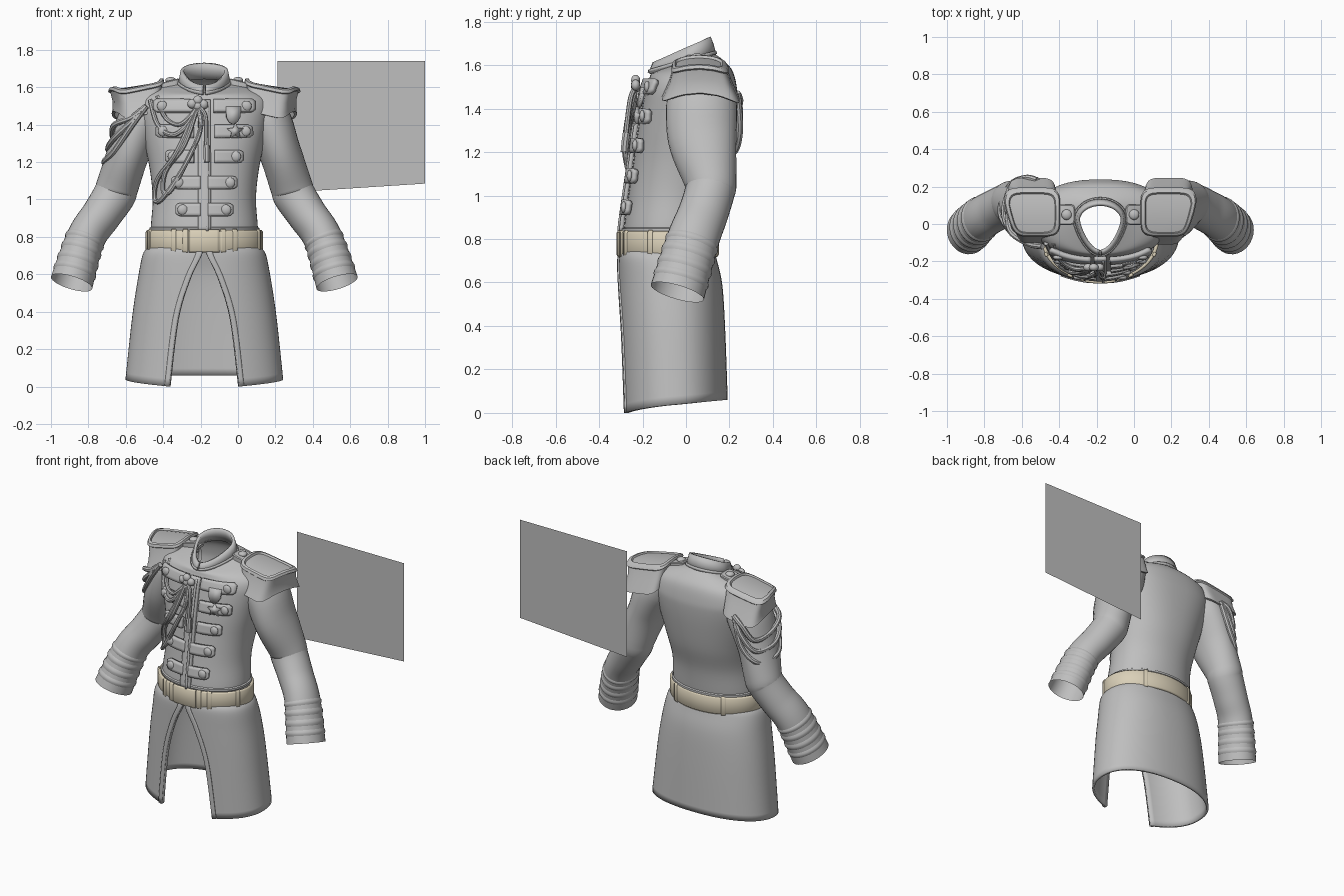
import bpy, bmesh, math
from mathutils import Vector

if "Cube" in bpy.data.objects:
    bpy.data.objects.remove(bpy.data.objects["Cube"])

CX = -0.18  # the coat stands left of the origin, the backing sheet fills the right


def material(name, col):
    m = bpy.data.materials.new(name)
    m.diffuse_color = (*col, 1)
    m.use_nodes = True
    m.node_tree.nodes["Principled BSDF"].inputs["Base Color"].default_value = m.diffuse_color
    return m


GREY = material("grey cloth", (0.52, 0.52, 0.52))
TAN = material("tan leather", (0.70, 0.63, 0.48))


def make(name, verts, faces, mat=GREY, mirror=False, solid=0, cx=CX):
    me = bpy.data.meshes.new(name)
    me.from_pydata([tuple(v) for v in verts], [], faces)
    me.materials.append(mat)
    ob = bpy.data.objects.new(name, me)
    bpy.context.collection.objects.link(ob)
    ob.location.x = cx
    if mirror:
        ob.modifiers.new("mirror", 'MIRROR')
    if solid:
        s = ob.modifiers.new("thickness", 'SOLIDIFY')
        s.thickness, s.offset = solid, 0
    return ob


def loft(name, rings, closed=True, caps=(False, False), **kw):
    n = len(rings[0])
    faces = [(r * n + i, r * n + (i + 1) % n, (r + 1) * n + (i + 1) % n, (r + 1) * n + i)
             for r in range(len(rings) - 1) for i in range(n if closed else n - 1)]
    if caps[0]:
        faces.append(tuple(reversed(range(n))))
    if caps[1]:
        faces.append(tuple(range((len(rings) - 1) * n, len(rings) * n)))
    return make(name, [v for r in rings for v in r], faces, **kw)


def spline(rows, k):
    """Catmull-Rom interpolation of tuples of any length."""
    p = [rows[0]] + list(rows) + [rows[-1]]
    out = []
    for i in range(1, len(p) - 2):
        for j in range(k):
            t = j / k
            out.append(tuple(0.5 * (2 * b + (c - a) * t + (2 * a - 5 * b + 4 * c - d) * t * t
                                    + (3 * b - a - 3 * c + d) * t ** 3)
                             for a, b, c, d in zip(p[i - 1], p[i], p[i + 1], p[i + 2])))
    return out + [tuple(rows[-1])]


def spow(v, e):
    return math.copysign(abs(v) ** e, v)


def ring(z, hx, yf, yb, n=2.0, tilt=0.0, N=56, xc=0.0, slope=0.0, arch=0.0):
    out = []
    for i in range(N):
        a = 2 * math.pi * i / N
        x = xc + hx * spow(math.sin(a), 2 / n)
        y = (yf + yb) / 2 - (yb - yf) / 2 * spow(math.cos(a), 2 / n)
        out.append((x, y, z + tilt * y - slope * x - arch * (y - .06) ** 2))
    return out


def sweep(name, rows, N=10, fixed=False, caps=True, **kw):
    """Tube along rows of (x, y, z, radius_u, radius_v)."""
    ref, rings = Vector((1, 0, 0)) if fixed else Vector((0.31, 0.8, 0.5)), []
    for i, r in enumerate(rows):
        t = Vector(rows[min(i + 1, len(rows) - 1)][:3]) - Vector(rows[max(i - 1, 0)][:3])
        t.normalize()
        u = (ref - t * ref.dot(t)).normalized()
        v = t.cross(u)
        if not fixed:
            ref = u
        c = Vector(r[:3])
        rings.append([c + u * r[3] * math.cos(2 * math.pi * j / N) + v * r[4] * math.sin(2 * math.pi * j / N)
                      for j in range(N)])
    return loft(name, rings, caps=(caps, caps), **kw)


# Torso: rows of z, half width, front y, back y, squareness, tilt
TORSO = spline([(0.78, .28, -.285, .13, 2.1, 0), (0.85, .286, -.285, .14, 2.1, 0),
                (1.0, .276, -.265, .16, 2.1, 0), (1.15, .29, -.243, .20, 2.2, 0),
                (1.3, .32, -.222, .225, 2.3, 0), (1.42, .345, -.20, .237, 2.4, 0),
                (1.49, .355, -.185, .235, 2.4, 0), (1.55, .335, -.17, .215, 2.3, .1),
                (1.59, .26, -.162, .17, 2.1, .2), (1.617, .13, -.14, .12, 2, .33)], 5)
loft("torso", [ring(*r) for r in TORSO])
loft("torso_hem", [ring(z, .286 + o, -.287 - o, .14 + o, 2.1)
                   for z, o in ((.83, 0), (.835, .008), (.848, .008), (.853, 0))])


def surf(x, z, off=0.0):
    """Point on the chest at x, z, lifted forward by off."""
    zs = [r[0] + r[5] * r[2] for r in TORSO]
    i = max(0, min(len(zs) - 2, sum(q <= z for q in zs) - 1))
    t = min(1, max(0, (z - zs[i]) / (zs[i + 1] - zs[i])))
    hx, yf, yb, n = [TORSO[i][k] * (1 - t) + TORSO[i + 1][k] * t for k in (1, 2, 3, 4)]
    f = max(0.0, 1 - min(1, abs(x) / hx) ** n) ** (1 / n)
    return (x, (yf + yb) / 2 - (yb - yf) / 2 * f - off, z)


def patch(name, x0, x1, z0, z1, off, thick, nx=12, nz=4, end=0.0, **kw):
    """Cloth plate following the chest, with its outer end rounded over a length."""
    rows, zc, h = [], (z0 + z1) / 2, (z1 - z0) / 2
    for i in range(nx + 1):
        x = x0 + (x1 - x0) * i / nx
        d = max(0, x - (x1 - end)) / end if end else 0
        hh = h * max(.6, math.sqrt(max(0, 1 - d * d)))
        rows.append([surf(x, zc + hh * (2 * j / nz - 1), off) for j in range(nz + 1)])
    return loft(name, rows, closed=False, solid=thick, **kw)


def dome(name, loc, r, squash, axis='y', mirror=True):
    """Ball flattened along one axis."""
    rings = []
    for k in range(11):
        a = 0.02 + (math.pi - 0.04) * k / 10
        row = []
        for j in range(18):
            b = 2 * math.pi * j / 18
            p, q, w = r * math.sin(a) * math.cos(b), r * math.sin(a) * math.sin(b), r * squash * math.cos(a)
            d = (p, w, q) if axis == 'y' else (p, q, w)
            row.append([loc[m] + d[m] for m in range(3)])
        rings.append(row)
    return loft(name, rings, caps=(True, True), mirror=mirror)


# Front closure: placket, button tabs and buttons
patch("placket", -.034, .034, .83, 1.53, .012, .02, nx=4, nz=28)
patch("placket_edge", .008, .022, .83, 1.52, .024, .012, nx=2, nz=28)
for i, (z, x0, x1, xb) in enumerate([(1.5, .05, .27, .225), (1.365, .055, .255, .22), (1.23, .055, .205, .168),
                                     (1.09, .02, .172, .137), (.945, .02, .15, .116)]):
    patch(f"button_tab_{i}", x0, x1, z - .034, z + .034, .018, .024, end=.02, mirror=True)
    dome(f"button_{i}", surf(xb, z, .03), .028, .5)


# Collar, open teardrop with a tilted rim
def collar_ring(hx, yf, yb, zf, zb):
    out = []
    for i in range(41):
        a = .06 + (2 * math.pi - .12) * i / 40
        c = math.cos(a)
        y = .02 - c * ((.02 - yf) if c > 0 else (yb - .02))
        out.append((hx * math.sin(a) * (1 - .25 * max(0, c)), y, zf + (zb - zf) * (y - yf) / (yb - yf)))
    return out


loft("collar", [collar_ring(.135, -.165, .13, 1.56, 1.645), collar_ring(.125, -.155, .12, 1.585, 1.69),
                collar_ring(.118, -.145, .105, 1.61, 1.728)], closed=False, solid=.018)
loft("collar_piping", [collar_ring(.142, -.17, .137, 1.565, 1.65), collar_ring(.137, -.167, .132, 1.578, 1.665)],
     closed=False, solid=.014)

# Sleeves with cuff bands
SLEEVE = spline([(.22, .05, 1.50, .09, .12), (.325, .07, 1.44, .125, .16), (.402, .075, 1.26, .113, .158),
                 (.465, .112, 1.07, .113, .122), (.483, .11, 1.02, .113, .115), (.552, .078, .915, .106, .115),
                 (.635, .03, .79, .104, .12), (.71, -.04, .555, .115, .127)], 24)
sweep("sleeve", SLEEVE[::4], N=32, fixed=True, caps=False, mirror=True)
for b in range(4):
    s = len(SLEEVE) - 25 + b * 5
    sweep(f"cuff_band_{b}", [(*r[:3], r[3] + o, r[4] + o) for r, o in zip(SLEEVE[s:s + 4], (0, .005, .005, 0))],
          N=32, fixed=True, caps=False, mirror=True)


# Epaulettes: sunken pad, raised rim, flared skirt, arched from front to back
def pad_ring(z, x0, x1, y0, y1, n=5):
    r = ring(z + .04, (x1 - x0) / 2, y0, y1, n, 0, 48, (x0 + x1) / 2, .16, 1.6)
    return [(x - .3 * max(0, x - .3) * max(0, .1 - y) / .2, y, q) for x, y, q in r]


loft("epaulette", [pad_ring(1.632, .25, .48, -.04, .155), pad_ring(1.632, .243, .485, -.045, .16),
                   pad_ring(1.644, .238, .49, -.05, .168), pad_ring(1.642, .22, .508, -.062, .185),
                   pad_ring(1.628, .215, .515, -.068, .195), pad_ring(1.62, .225, .503, -.062, .19),
                   pad_ring(1.575, .23, .492, -.075, .21), pad_ring(1.53, .235, .492, -.10, .238),
                   pad_ring(1.512, .235, .496, -.11, .247), pad_ring(1.505, .25, .48, -.10, .235)],
     caps=(True, False), mirror=True)

# Shoulder straps with a button
loft("shoulder_strap", [ring(z + .045, h, .05 - w, .05 + w, 5, 0, 24, .185, .25)
                        for z, h, w in ((1.58, .05, .055), (1.632, .05, .055), (1.637, .044, .05))],
     caps=(True, True), mirror=True)
dome("strap_button", (.18, .05, 1.638), .028, .6, 'z')

# Coat skirt, open at the front: rows of z, half width, front y, back y, opening
SKIRT = spline([(.74, .30, -.30, .13, .004), (.70, .328, -.308, .14, .015), (.575, .352, -.307, .165, .075),
                (.36, .383, -.302, .178, .14), (0, .42, -.295, .19, .185)], 6)


def skirt(name, arc, off, thick, N, n=2.25):
    rows = []
    for z, hx, yf, yb, op in SKIRT:
        phi = math.asin((op / hx) ** (n / 2))
        row = []
        for i in range(N + 1):
            a = phi + (arc / hx if arc else math.pi - phi) * i / N
            hem = .06 * math.sin((a - phi) / (math.pi - phi) * math.pi / 2)
            x = (hx + off) * max(0, math.sin(a)) ** (2 / n)
            y = (yf + yb) / 2 - ((yb - yf) / 2 + off) * spow(math.cos(a), 2 / n)
            row.append((x, y, .74 - (.74 - z) * (.74 - hem) / .74))
        rows.append(row)
    loft(name, rows, closed=False, solid=thick, mirror=True)


skirt("coat_skirt", 0, -.006, .016, 32)
skirt("skirt_trim", .028, .003, .012, 3)


# Belt with buckle plate and keepers
def belt_arc(name, a0, a1, z0, z1, off, thick, N=10, **kw):
    rows = []
    for z, o in ((z0, -.006), (z0 + .008, 0), (z1 - .008, 0), (z1, -.006)):
        rows.append([((.305 + off + o) * math.sin(a), -.08 - (.222 + off + o) * math.cos(a), z)
                     for a in [a0 + (a1 - a0) * i / N for i in range(N + 1)]])
    loft(name, rows, closed=False, solid=thick, mat=TAN, **kw)


belt_arc("belt", 0, math.pi, .724, .83, 0, .02, 32, mirror=True)
belt_arc("belt_buckle", -.26, .26, .72, .835, .01, .014)
for i, a in enumerate((.33, .55, 1.2, 2.55)):
    belt_arc(f"belt_keeper_{i}", a - .045, a + .045, .718, .837, .008, .014, 4, mirror=True)


# Braided cords: across the chest, long loops, and around the upper arm
def cord(name, pts, r):
    sweep(name, [(*p, r, r) for p in spline(pts, 7)], N=8)


KNOT = surf(-.035, 1.5, .05)
cord("chest_cord_0", [surf(-.29, 1.53, .01), surf(-.25, 1.40, .02), surf(-.17, 1.345, .04), surf(-.09, 1.40, .045), KNOT], .013)
cord("chest_cord_1", [surf(-.25, 1.55, .01), surf(-.21, 1.44, .03), surf(-.14, 1.40, .045), surf(-.08, 1.44, .045), KNOT], .012)
for i, d in enumerate((0, .045)):
    cord(f"long_cord_{i}", [KNOT, surf(-.15 + d, 1.25 + d, .05), surf(-.25 + d, 1.11 + d, .03),
                            surf(-.265 + d, 1.0 + d, .025), surf(-.22 + d, 1.01 + d, .035),
                            surf(-.10 + d / 2, 1.19 + d, .052), surf(-.02, 1.38, .055), KNOT], .013)
cord("hanging_cord", [KNOT, surf(.005, 1.45, .06), surf(.01, 1.34, .055), surf(.012, 1.27, .05)], .012)
cord("cord_tip", [surf(.012, 1.29, .05), surf(.013, 1.25, .05), surf(.014, 1.20, .048)], .018)
for i, (zb, xb) in enumerate(((1.20, -.535), (1.27, -.515), (1.34, -.49))):
    cord(f"arm_cord_{i}", [(-.31, -.12, 1.50), (-.385, -.105, 1.40 + .02 * i), (-.48, -.04, zb + .06),
                           (xb, .07, zb), (-.485 + .01 * i, .205, zb - .01), (-.40, .247, zb + .09),
                           (-.34, .235, 1.47)], .016)
for i, (dx, dz) in enumerate(((0, 0), (-.03, .012), (.03, .008), (0, .03))):
    dome(f"cord_knot_{i}", (KNOT[0] + dx, KNOT[1], KNOT[2] + dz), .026, .8, mirror=False)


# Medals: a shield and a star
def badge(name, pts, off, thick):
    make(name, [surf(x, z, off) for x, z in pts], [tuple(range(len(pts)))], solid=thick)


badge("shield_medal", [(.115, 1.495), (.195, 1.495), (.192, 1.44), (.178, 1.415), (.155, 1.40), (.132, 1.415), (.118, 1.44)],
      .03, .014)
badge("star_medal", [(.165 + (.045 if k % 2 == 0 else .02) * math.sin(k * math.pi / 5),
                      1.365 + (.045 if k % 2 == 0 else .02) * math.cos(k * math.pi / 5)) for k in range(10)], .036, .018)

# Flat backing sheet behind the coat
make("backing_sheet", [(.21, .32, 1.034), (1, .32, 1.085), (1, .32, 1.74), (.21, .32, 1.74)], [(0, 1, 2, 3)], cx=0)

# Consistent normals and smooth shading with sharp edges kept
for ob in bpy.data.objects:
    bm = bmesh.new()
    bm.from_mesh(ob.data)
    bmesh.ops.recalc_face_normals(bm, faces=bm.faces)
    bm.to_mesh(ob.data)
    bm.free()
    ob.select_set(True)
    bpy.context.view_layer.objects.active = ob
bpy.ops.object.shade_smooth_by_angle(angle=math.radians(38))
